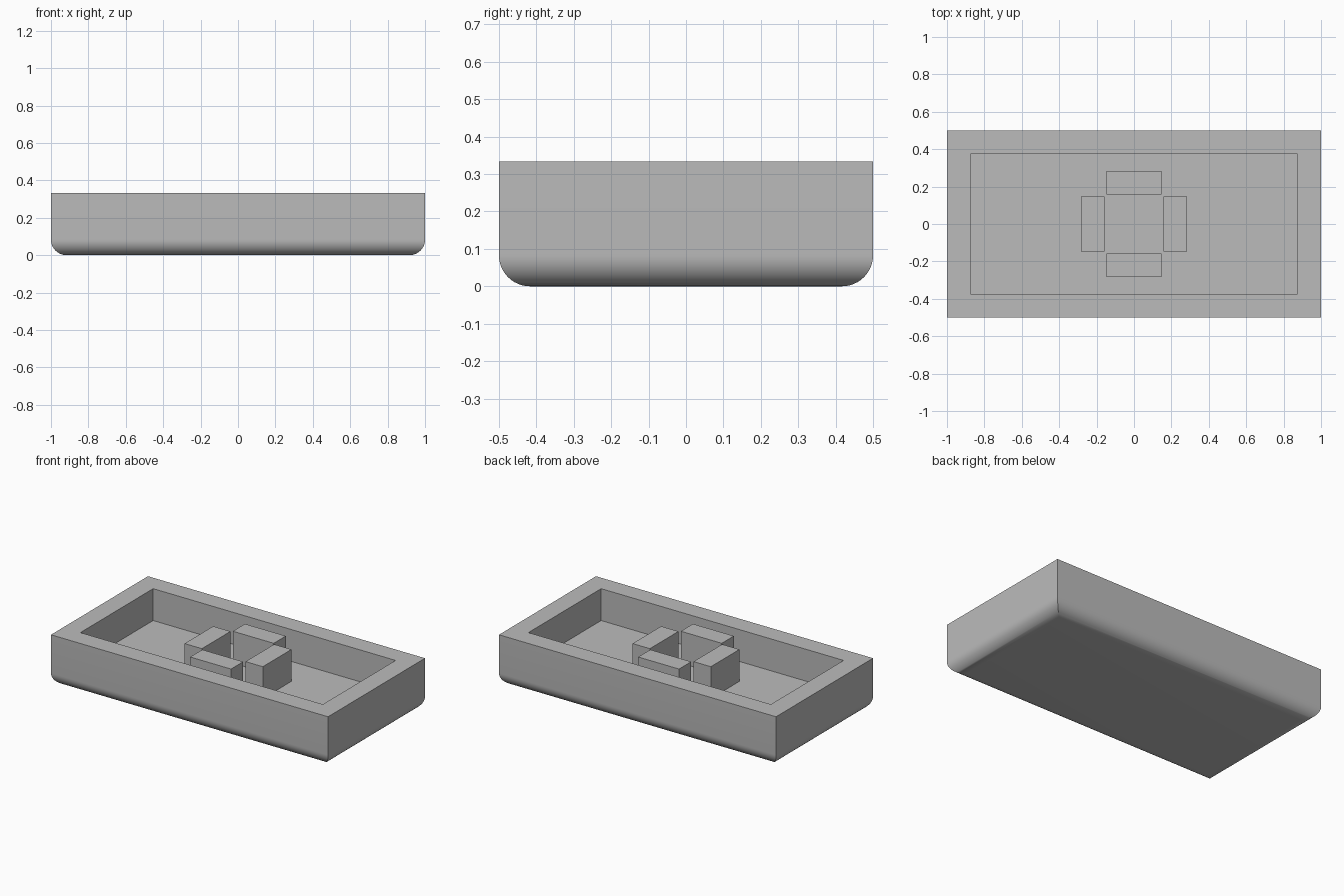
import bpy
import bmesh
import math

cube = bpy.data.objects.get("Cube")
if cube:
    bpy.data.objects.remove(cube, do_unlink=True)

HALF_X, HALF_Y, HEIGHT = 1.0, 0.5, 0.333
WALL, FLOOR, RADIUS, STEPS = 0.125, 0.125, 0.083, 12

# Single grey material
grey = bpy.data.materials.new("plain_grey")
grey.use_nodes = True
COLOUR = (0.5, 0.5, 0.5, 1)
grey.diffuse_color = COLOUR
grey.node_tree.nodes["Principled BSDF"].inputs["Base Color"].default_value = COLOUR


def add_object(name, bm):
    bmesh.ops.recalc_face_normals(bm, faces=bm.faces[:])
    mesh = bpy.data.meshes.new(name)
    bm.to_mesh(mesh)
    bm.free()
    mesh.materials.append(grey)
    obj = bpy.data.objects.new(name, mesh)
    bpy.context.collection.objects.link(obj)
    return obj


def ring(bm, inset, z):
    x, y = HALF_X - inset, HALF_Y - inset
    return [bm.verts.new((sx * x, sy * y, z))
            for sx, sy in ((-1, -1), (1, -1), (1, 1), (-1, 1))]


# Tray: rounded lower edge, straight walls, flat rim and sunken floor
profile = []
for i in range(STEPS + 1):
    a = math.radians(90) * i / STEPS
    profile.append((RADIUS * (1 - math.sin(a)), RADIUS * (1 - math.cos(a))))
profile += [(0, HEIGHT), (WALL, HEIGHT), (WALL, FLOOR)]

bm = bmesh.new()
rings = [ring(bm, inset, z) for inset, z in profile]
for low, high in zip(rings, rings[1:]):
    for i in range(4):
        j = (i + 1) % 4
        bm.faces.new((low[i], low[j], high[j], high[i]))
bm.faces.new(rings[0][::-1])
bm.faces.new(rings[-1])
tray = add_object("tray", bm)
bpy.context.view_layer.objects.active = tray
tray.select_set(True)
bpy.ops.object.shade_smooth_by_angle(angle=math.radians(30))

# Four upright blocks around the centre of the floor
for index, side in enumerate(("right", "front", "left", "back")):
    angle = math.pi + index * math.pi / 2
    bm = bmesh.new()
    bmesh.ops.create_cube(bm, size=1)
    for v in bm.verts:
        x, y = 0.22 + v.co.x * 0.125, v.co.y * 0.295
        v.co = (x * math.cos(angle) - y * math.sin(angle),
                x * math.sin(angle) + y * math.cos(angle),
                FLOOR + (v.co.z + 0.5) * (HEIGHT - FLOOR))
    add_object(side + "_block", bm)
